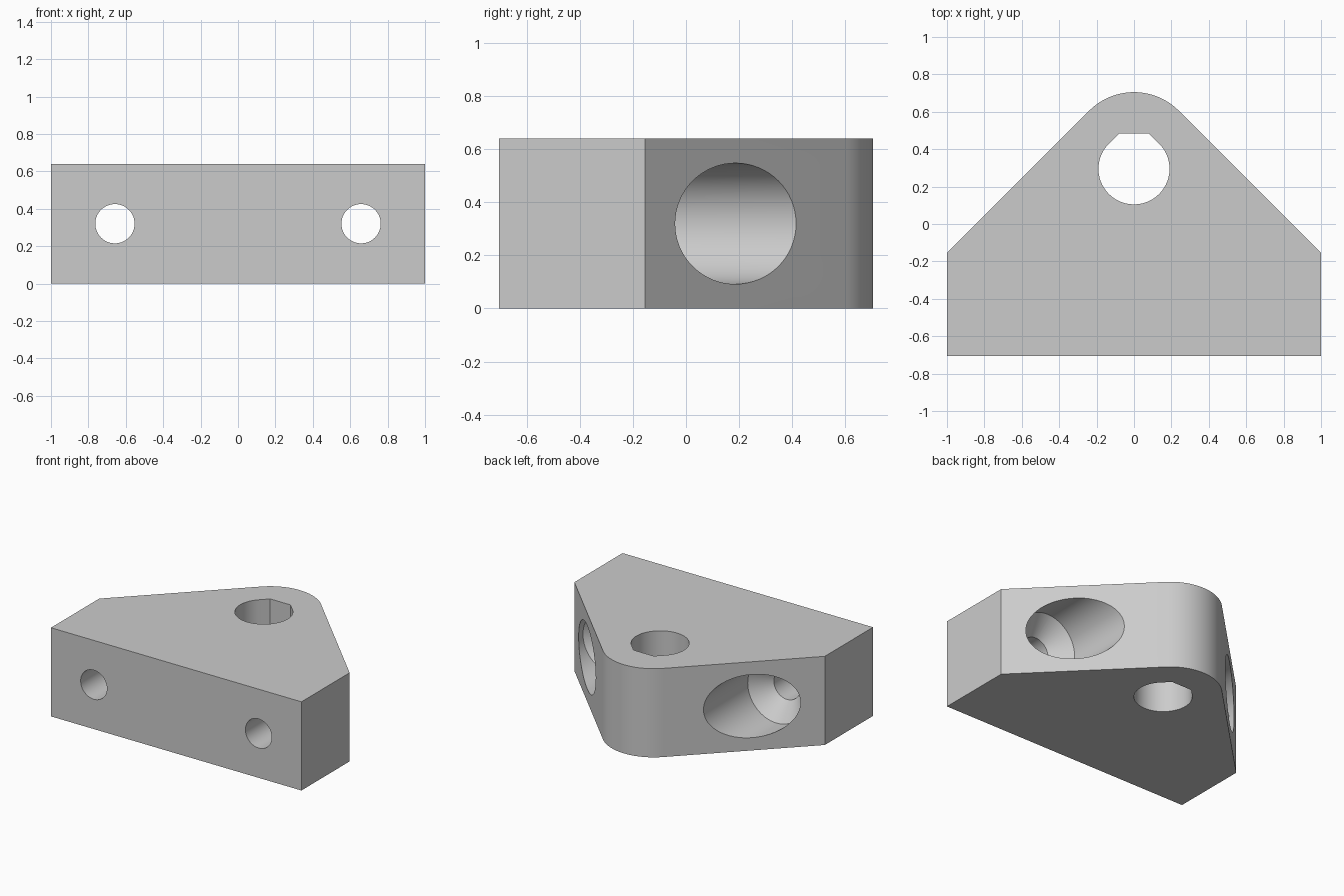
import bpy
import bmesh
from math import cos, sin, radians, sqrt, pi

if "Cube" in bpy.data.objects:
    bpy.data.objects.remove(bpy.data.objects["Cube"])

HEIGHT = 0.64
FRONT, BACK, SHOULDER = -0.705, 0.705, -0.155

grey = bpy.data.materials.new("light grey")
grey.use_nodes = True
colour = (0.6, 0.6, 0.6, 1)
grey.diffuse_color = colour
grey.node_tree.nodes["Principled BSDF"].inputs["Base Color"].default_value = colour


def arc(cx, cy, r, start, end, steps):
    """Points on an arc, angles in degrees."""
    angles = [radians(start + (end - start) * i / steps) for i in range(steps + 1)]
    return [(cx + r * cos(a), cy + r * sin(a)) for a in angles]


def loft(name, rings):
    """Solid skinned through a list of equal rings and capped at both ends."""
    bm = bmesh.new()
    loops = [[bm.verts.new(p) for p in ring] for ring in rings]
    for a, b in zip(loops, loops[1:]):
        for i in range(len(a)):
            j = (i + 1) % len(a)
            bm.faces.new((a[i], a[j], b[j], b[i]))
    bm.faces.new(loops[0])
    bm.faces.new(loops[-1])
    bmesh.ops.recalc_face_normals(bm, faces=bm.faces)
    mesh = bpy.data.meshes.new(name)
    bm.to_mesh(mesh)
    bm.free()
    mesh.materials.append(grey)
    obj = bpy.data.objects.new(name, mesh)
    bpy.context.collection.objects.link(obj)
    return obj


def prism(name, outline, z0, z1):
    return loft(name, [[(x, y, z) for x, y in outline] for z in (z0, z1)])


# Body: block with 45 degree shoulders and a rounded nose tangent to them
reach = 1 + SHOULDER
nose_y = (sqrt(2) * BACK - reach) / (sqrt(2) - 1)
outline = [(-1, FRONT), (1, FRONT), (1, SHOULDER)]
outline += arc(0, nose_y, BACK - nose_y, 45, 135, 32) + [(-1, SHOULDER)]
body = prism("corner_bracket", outline, 0, HEIGHT)

# Vertical rod hole: truncated teardrop with its flat towards the nose
hole_y, hole_r, flat_y = 0.295, 0.19, 0.483
flat_x = sqrt(2) * hole_r - (flat_y - hole_y)
teardrop = arc(0, hole_y, hole_r, 135, 405, 72)
teardrop += [(flat_x, flat_y), (-flat_x, flat_y)]
cutters = [prism("rod_hole_cutter", teardrop, -0.1, HEIGHT + 0.1)]

# Bolt holes: narrow shaft, conical seat and wide head recess along y
bolt_profile = [(FRONT - 0.1, 0.105), (-0.213, 0.105), (-0.09, 0.228), (BACK, 0.228)]
for side, x in (("left", 0.658), ("right", -0.658)):
    rings = [[(px, y, pz) for px, pz in arc(x, HEIGHT / 2, r, 0, 360, 64)[:-1]]
             for y, r in bolt_profile]
    cutters.append(loft(side + "_bolt_cutter", rings))

# Cut the holes and bake the result
for cutter in cutters:
    mod = body.modifiers.new(cutter.name, "BOOLEAN")
    mod.operation = "DIFFERENCE"
    mod.solver = "EXACT"
    mod.object = cutter
    cutter.hide_render = True

bpy.ops.object.select_all(action="DESELECT")
bpy.context.view_layer.objects.active = body
body.select_set(True)
for cutter in cutters:
    bpy.ops.object.modifier_apply(modifier=cutter.name)
    bpy.data.objects.remove(cutter)
bpy.ops.object.shade_smooth_by_angle(angle=pi / 9)
